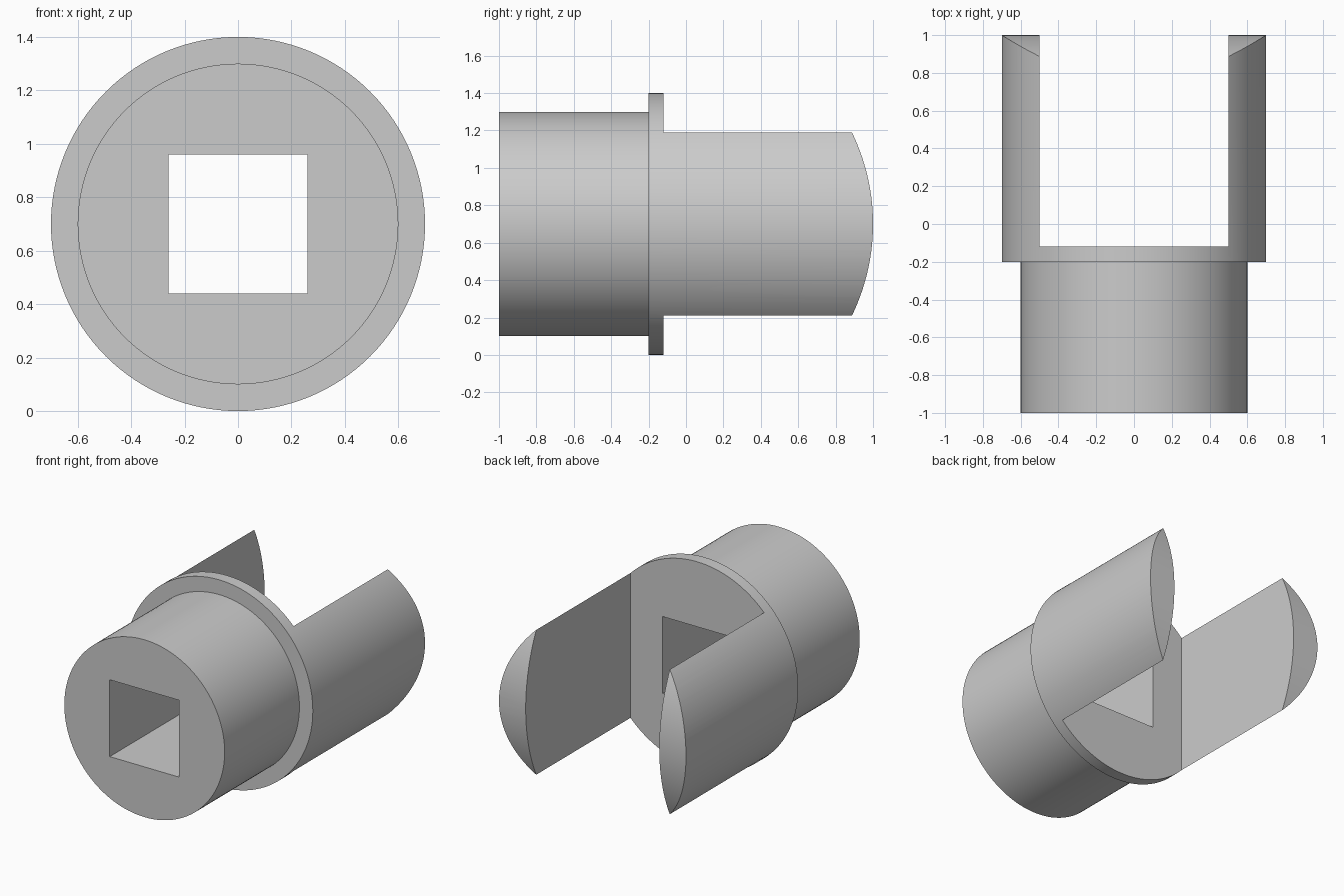
import bpy, bmesh, math
from mathutils import Matrix, Vector

cube = bpy.data.objects.get("Cube")
if cube:
    bpy.data.objects.remove(cube, do_unlink=True)

AXIS_Z = 0.7        # height of the shaft axis
FLANGE_R, BODY_R = 0.7, 0.6
FRONT, FLANGE_Y, SLOT_Y, TIP = -1.0, -0.2, -0.12, 1.0
SEGMENTS = 128

grey = bpy.data.materials.new("plain grey")
grey.use_nodes = True
colour = (0.6, 0.6, 0.6, 1)
grey.diffuse_color = colour
grey.node_tree.nodes["Principled BSDF"].inputs["Base Color"].default_value = colour


def add_object(name, bm):
    bmesh.ops.recalc_face_normals(bm, faces=bm.faces)
    mesh = bpy.data.meshes.new(name)
    bm.to_mesh(mesh)
    bm.free()
    mesh.materials.append(grey)
    obj = bpy.data.objects.new(name, mesh)
    bpy.context.collection.objects.link(obj)
    return obj


def box(name, low, high):
    bm = bmesh.new()
    low, high = Vector(low), Vector(high)
    bmesh.ops.create_cube(bm, size=1, matrix=Matrix.Translation((low + high) / 2)
                          @ Matrix.Diagonal((high - low).to_4d()))
    return add_object(name, bm)


def lathe(name, profile):
    """Spin (radius, y) points round the shaft axis."""
    bm = bmesh.new()
    rings = []
    for r, y in profile:
        angles = [math.tau * i / SEGMENTS for i in range(SEGMENTS)]
        rings.append([bm.verts.new((r * math.cos(a), y, AXIS_Z + r * math.sin(a)))
                      for a in angles])
    for a, b in zip(rings, rings[1:]):
        for i in range(SEGMENTS):
            j = (i + 1) % SEGMENTS
            bm.faces.new((a[i], a[j], b[j], b[i]))
    bm.faces.new(rings[0])
    bm.faces.new(rings[-1])
    return add_object(name, bm)


def extrude_x(name, outline, half_width):
    """Extrude a (y, z) outline across x."""
    bm = bmesh.new()
    face = bm.faces.new([bm.verts.new((-half_width, y, z)) for y, z in outline])
    out = bmesh.ops.extrude_face_region(bm, geom=[face])["geom"]
    moved = [v for v in out if isinstance(v, bmesh.types.BMVert)]
    bmesh.ops.translate(bm, verts=moved, vec=(2 * half_width, 0, 0))
    return add_object(name, bm)


def carve(target, cutter, operation):
    cutter.hide_render = True
    mod = target.modifiers.new("carve", 'BOOLEAN')
    mod.operation, mod.solver, mod.object = operation, 'EXACT', cutter
    bpy.context.view_layer.objects.active = target
    bpy.ops.object.modifier_apply(modifier=mod.name)
    bpy.data.objects.remove(cutter, do_unlink=True)


# Stepped shaft: round body, then the wider flange and prong stock
coupling = lathe("slotted_coupling", [(BODY_R, FRONT), (BODY_R, FLANGE_Y),
                                      (FLANGE_R, FLANGE_Y), (FLANGE_R, TIP + 0.2)])

# Rounded prong tips, curved about the x axis
tip_r = TIP - SLOT_Y
arc = [math.pi * (i / 96 - 0.5) for i in range(97)]
outline = [(SLOT_Y + tip_r * math.cos(a), AXIS_Z + tip_r * math.sin(a)) for a in arc]
outline += [(FRONT - 0.2, AXIS_Z + tip_r), (FRONT - 0.2, AXIS_Z - tip_r)]
carve(coupling, extrude_x("tip_envelope", outline, 1), 'INTERSECT')

# Wide slot between the two prongs
carve(coupling, box("slot_cutter", (-0.5, SLOT_Y, -0.5), (0.5, 1.5, 2)), 'DIFFERENCE')

# Square drive hole straight through
h = 0.26
carve(coupling, box("hole_cutter", (-h, -1.5, AXIS_Z - h), (h, 0.5, AXIS_Z + h)),
      'DIFFERENCE')

# Smooth round sides with crisp edges
bpy.ops.object.select_all(action='DESELECT')
coupling.select_set(True)
bpy.context.view_layer.objects.active = coupling
bpy.ops.object.shade_smooth_by_angle(angle=math.radians(25))
